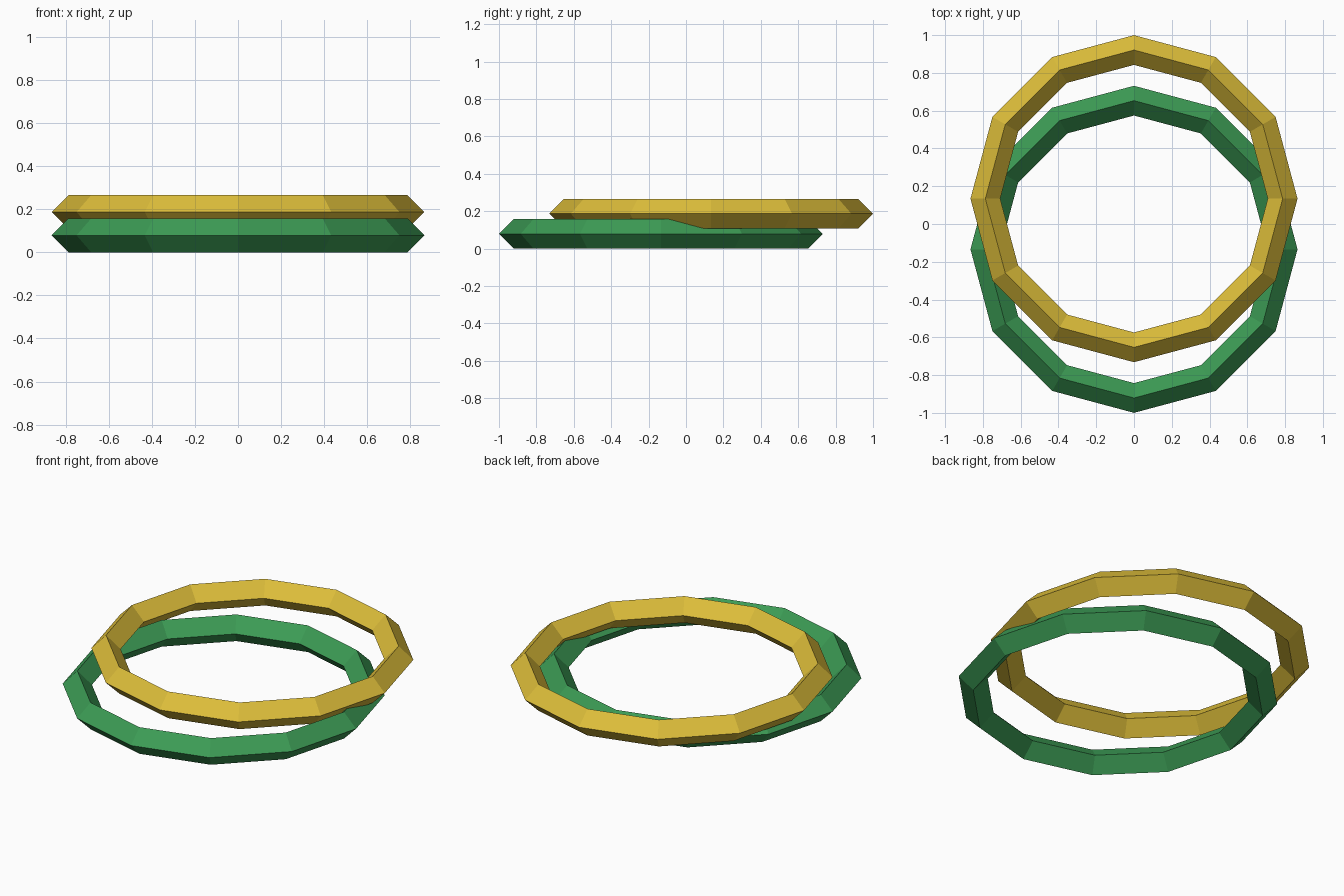
import bpy
import bmesh
from math import cos, sin, tau

cube = bpy.data.objects.get("Cube")
if cube:
    bpy.data.objects.remove(cube, do_unlink=True)

MAJOR, MINOR = 0.787, 0.0787
SIDES, SECTION = 12, 4


def make_material(name, rgb):
    mat = bpy.data.materials.new(name)
    mat.use_nodes = True
    color = (*rgb, 1.0)
    mat.diffuse_color = color
    mat.node_tree.nodes["Principled BSDF"].inputs["Base Color"].default_value = color
    return mat


def make_ring(name, y, z, mat):
    """Low-poly ring with a diamond cross-section."""
    bm = bmesh.new()
    loops = []
    for i in range(SIDES):
        a = tau * i / SIDES
        loop = []
        for j in range(SECTION):
            b = tau * j / SECTION
            r = MAJOR + MINOR * cos(b)
            loop.append(bm.verts.new((r * cos(a), r * sin(a), MINOR * sin(b))))
        loops.append(loop)
    for i in range(SIDES):
        here, there = loops[i], loops[(i + 1) % SIDES]
        for j in range(SECTION):
            k = (j + 1) % SECTION
            bm.faces.new((here[j], there[j], there[k], here[k]))
    bmesh.ops.recalc_face_normals(bm, faces=bm.faces[:])
    mesh = bpy.data.meshes.new(name)
    bm.to_mesh(mesh)
    bm.free()
    mesh.materials.append(mat)
    obj = bpy.data.objects.new(name, mesh)
    obj.location = (0, y, z)
    bpy.context.scene.collection.objects.link(obj)


# Two overlapping rings, the yellow one resting on the green one
make_ring("lower_green_ring", -0.134, MINOR, make_material("green", (0.045, 0.33, 0.09)))
make_ring("upper_yellow_ring", 0.134, 0.187, make_material("yellow", (0.72, 0.51, 0.042)))
